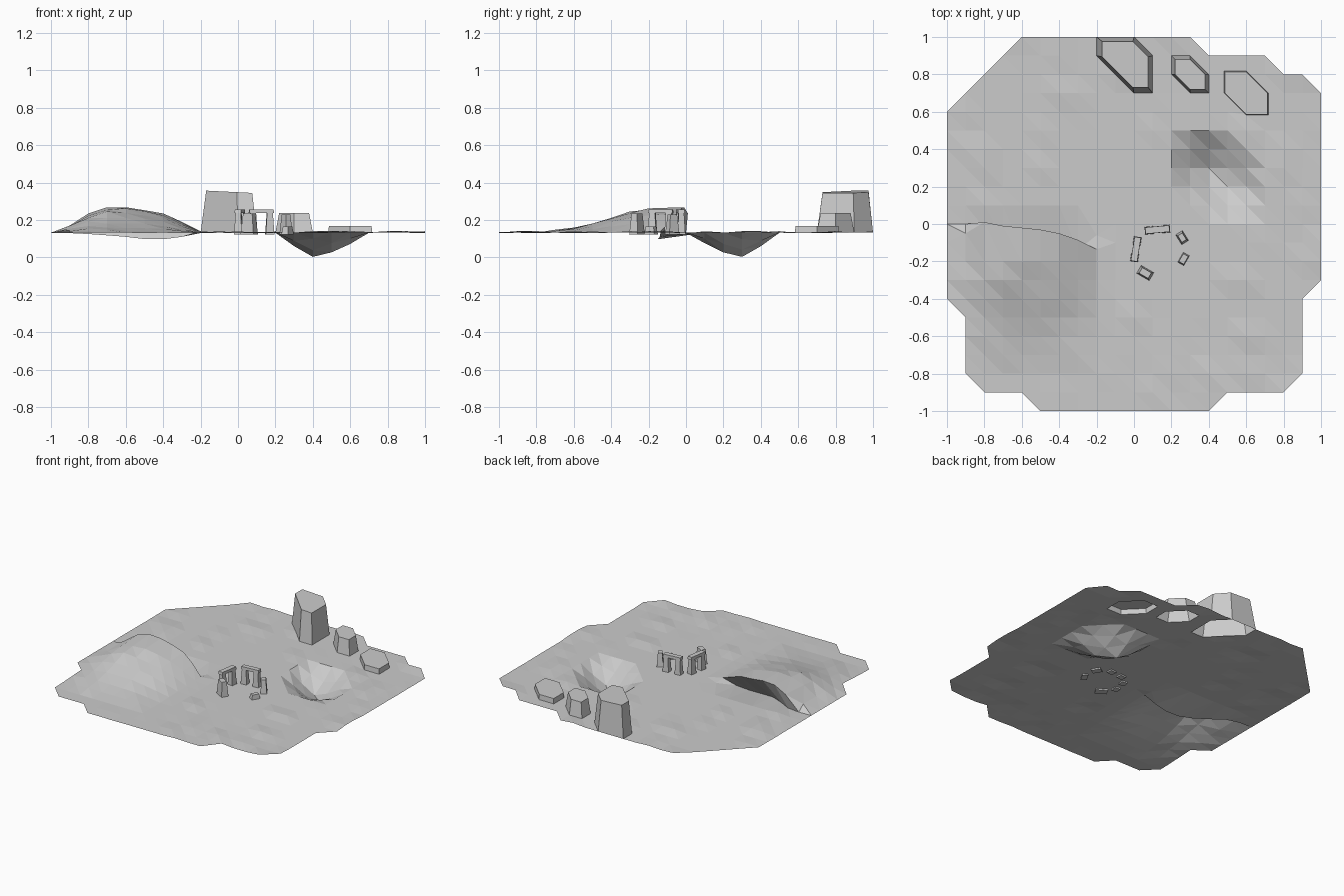
import bpy, bmesh, random
from math import radians
from mathutils import Matrix, Vector

cube = bpy.data.objects.get("Cube")
if cube:
    bpy.data.objects.remove(cube)
random.seed(4)
GROUND = 0.132

stone = bpy.data.materials.new("plain grey")
stone.use_nodes = True
GREY = (0.6, 0.6, 0.6, 1)
stone.diffuse_color = GREY
stone.node_tree.nodes["Principled BSDF"].inputs["Base Color"].default_value = GREY


def finish(bm, name):
    mesh = bpy.data.meshes.new(name)
    bm.to_mesh(mesh)
    bm.free()
    mesh.materials.append(stone)
    obj = bpy.data.objects.new(name, mesh)
    bpy.context.collection.objects.link(obj)
    return obj


# Six-sided pillars as grid limits: x0, x1, y0, y1, lowest and highest x+y
PILLARS = [
    ("tall_pillar", (-2, 1, 7, 10, 7, 10), 1.0, 0.03, 0.35),
    ("middle_pillar", (2, 4, 7, 9, 10, 12), 1.0, 0.02, 0.238),
    ("low_pillar", (5, 7, 6, 8, 12, 14), 1.18, 0.004, 0.168),
]


def hexagon(limits, grow):
    x0, x1, y0, y1, s0, s1 = limits
    pts = [(x0, y1), (s1 - y1, y1), (x1, s1 - x1), (x1, y0), (s0 - y0, y0), (x0, s0 - x0)]
    mid = Vector(((x0 + x1) / 2, (y0 + y1) / 2))
    return [(mid + (Vector(p) - mid) * grow) / 10 for p in pts], pts


# Ragged outline: widest columns of each row
def row_limits(j):
    special = {10: (-6, 3), 9: (-7, 7), 8: (-8, 9), 7: (-9, 10), -4: (-10, 9),
               -9: (-8, 8), -10: (-5, 4)}
    if j in special:
        return special[j]
    return (-9, 9) if j < -4 else (-10, 10)


# Overhanging lip and the dip below it: column -> lip y, lip z, foot y, foot z
FOLD = {
    -9: (-0.05, 0.17, 0.0, 0.13), -8: (0.01, 0.235, -0.02, 0.125),
    -7: (-0.01, 0.268, -0.08, 0.118), -6: (-0.02, 0.268, -0.13, 0.11),
    -5: (-0.03, 0.252, -0.15, 0.098), -4: (-0.05, 0.235, -0.15, 0.097),
    -3: (-0.085, 0.19, -0.14, 0.11), -2: (-0.135, 0.14, -0.06, 0.13),
}
HILL_ROWS = {-2: 0.9, -3: 0.77, -4: 0.58, -5: 0.34, -6: 0.2, -7: 0.07}
# Pit rows: first column, then heights
PIT = {4: (3, 0.09, 0.06, 0.088), 3: (3, 0.06, 0.003, 0.042, 0.097),
       2: (3, 0.088, 0.038, 0.027, 0.072), 1: (4, 0.1, 0.076, 0.1)}


def ground_point(i, j):
    x, y, z = i / 10, j / 10, GROUND
    outer = max(abs(i), abs(j))
    if outer > 4 and random.random() < 0.35:
        z += random.uniform(-0.002, 0.009)
    if j in PIT and 0 <= i - PIT[j][0] < len(PIT[j]) - 1:
        z = PIT[j][1 + i - PIT[j][0]]
    if i in FOLD:
        lip_y, lip_z, foot_y, foot_z = FOLD[i]
        if j == 0:
            y, z = foot_y, foot_z
        elif j == -1:
            y, z = lip_y, lip_z
        elif j in HILL_ROWS:
            z += (lip_z - GROUND) * HILL_ROWS[j]
    for _, limits, grow, _, _ in PILLARS:
        outline, grid = hexagon(limits, grow)
        if (i, j) in grid:
            x, y = outline[grid.index((i, j))]
            z = GROUND
    return x, y, z


# Ground sheet of triangles, open beneath the pillars
bm = bmesh.new()
verts = {}
for j in range(-10, 11):
    lo, hi = row_limits(j)
    for i in range(lo, hi + 1):
        verts[i, j] = bm.verts.new(ground_point(i, j))


def under_pillar(tri):
    cx, cy = sum(p[0] for p in tri) / 3, sum(p[1] for p in tri) / 3
    return any(a < cx < b and c < cy < d and e < cx + cy < f
               for _, (a, b, c, d, e, f), _, _, _ in PILLARS)


for j in range(-10, 10):
    for i in range(-10, 10):
        ring = [(i, j), (i + 1, j), (i + 1, j + 1), (i, j + 1)]
        have = [p for p in ring if p in verts]
        if len(have) == 4:
            tris = [(ring[0], ring[1], ring[3]), (ring[1], ring[2], ring[3])]
        else:
            tris = [have] if len(have) == 3 else []
        for tri in tris:
            if not under_pillar(tri):
                bm.faces.new([verts[p] for p in tri])
for v in [v for v in bm.verts if not v.link_faces]:
    bm.verts.remove(v)
finish(bm, "ground")

# Pillars: tapered walls and a cap, open at the bottom
for name, limits, grow, inset, top in PILLARS:
    outline, _ = hexagon(limits, grow)
    mid = sum(outline, Vector((0, 0))) / 6
    half = max(abs(p.x - mid.x) for p in outline)
    bm = bmesh.new()
    low = [bm.verts.new((p.x, p.y, GROUND)) for p in outline]
    high = []
    for p in outline:
        q = mid + (p - mid) * (1 - inset / half)
        tilt = -0.05 * (q.x - mid.x) if name == "tall_pillar" else 0
        high.append(bm.verts.new((q.x, q.y, top + tilt)))
    for k in range(6):
        n = (k + 1) % 6
        bm.faces.new((low[n], low[k], high[k], high[n]))
    bm.faces.new(high[::-1])
    finish(bm, name)


# Stone circle
def block(name, x, y, z0, z1, length, width, angle, taper):
    bm = bmesh.new()
    bmesh.ops.create_cube(bm, size=1)
    for v in bm.verts:
        s = taper if v.co.z > 0 else 1
        v.co = (v.co.x * length * s, v.co.y * width * s, z0 if v.co.z < 0 else z1)
    bm.transform(Matrix.Translation((x, y, 0)) @ Matrix.Rotation(radians(angle), 4, "Z"))
    finish(bm, name)


BASE = 0.122
for name, x, y, angle in [("back", 0.125, -0.03, 5), ("side", 0.01, -0.135, 81)]:
    along = Matrix.Rotation(radians(angle), 2) @ Vector((0.045, 0))
    for side, sign in (("left", 1), ("right", -1)):
        block(f"{name}_{side}_upright", x + sign * along.x, y + sign * along.y,
              BASE, 0.238, 0.046, 0.042, angle, 0.68)
    block(f"{name}_lintel", x, y, 0.236, 0.256, 0.135, 0.036, angle, 0.95)
block("front_standing_stone", 0.06, -0.262, BASE, 0.235, 0.08, 0.05, -30, 0.7)
block("left_standing_stone", 0.257, -0.073, BASE, 0.228, 0.064, 0.044, -58, 0.65)
block("broken_stone", 0.265, -0.187, BASE, 0.165, 0.064, 0.04, 60, 0.75)
